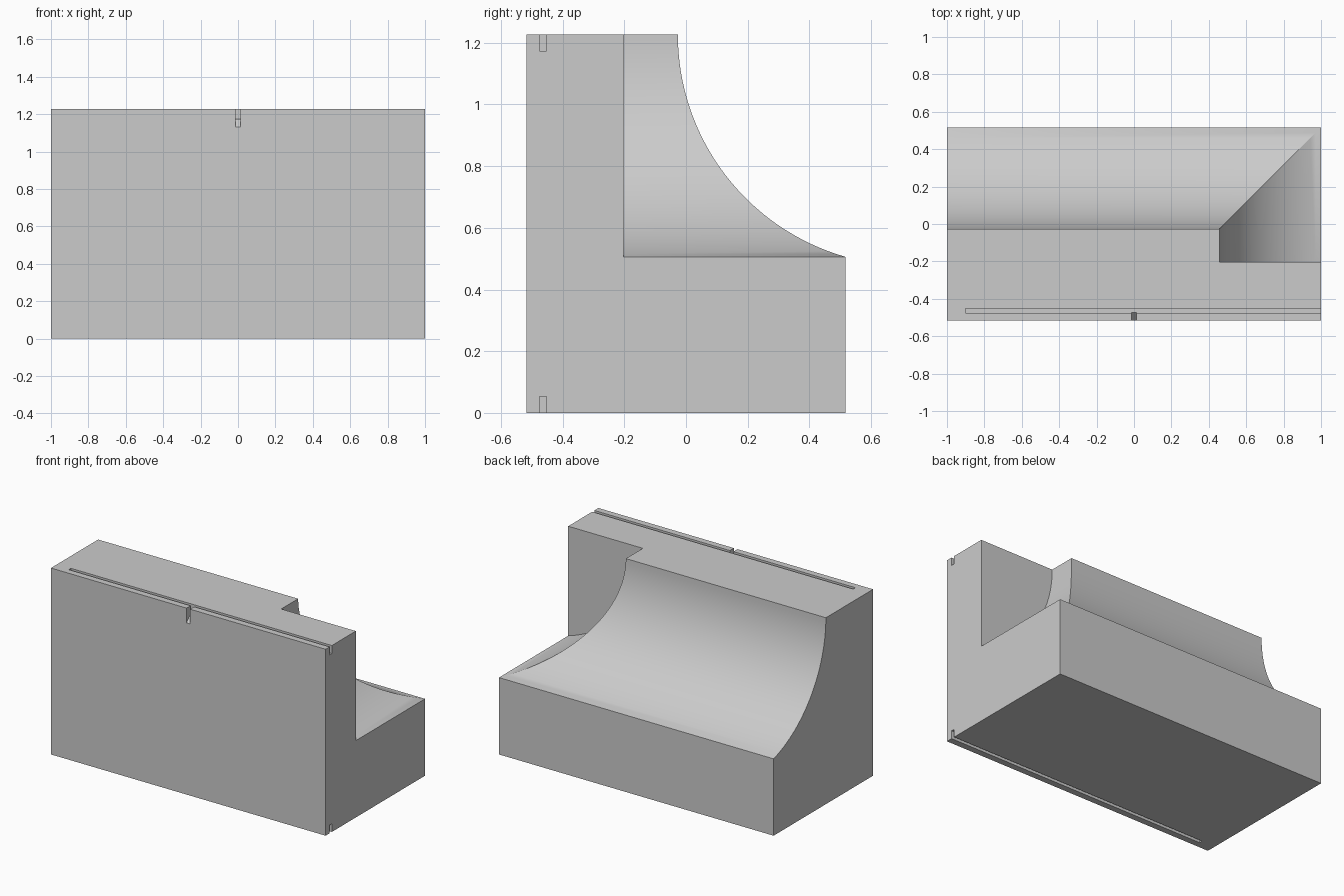
import bpy, bmesh, math
from mathutils import Vector

if "Cube" in bpy.data.objects:
    bpy.data.objects.remove(bpy.data.objects["Cube"])

H, D, R = 1.227, 0.517, 0.75       # block height, half depth, cove radius
LOW = 0.506                        # height of the cove's lower edge
SWEEP = math.asin((H - LOW) / R)

grey = bpy.data.materials.new("light grey")
grey.use_nodes = True
grey.diffuse_color = (0.6, 0.6, 0.6, 1)
grey.node_tree.nodes["Principled BSDF"].inputs["Base Color"].default_value = (0.6, 0.6, 0.6, 1)


def cove(outer, steps=32, extra=0):
    """Concave arc from the vertical top tangent down to the outer edge."""
    centre = outer + R * math.cos(SWEEP)
    return [(centre - R * math.cos(SWEEP * i / steps), H - R * math.sin(SWEEP * i / steps))
            for i in range(steps + 1 + extra)]


def prism(name, profile, place, start, end):
    """Extrude a 2D profile; place(a, b, t) maps it into space."""
    bm = bmesh.new()
    face = bm.faces.new([bm.verts.new(place(a, b, start)) for a, b in profile])
    shift = Vector(place(0, 0, end)) - Vector(place(0, 0, start))
    new = bmesh.ops.extrude_face_region(bm, geom=[face], use_keep_orig=True)["geom"]
    bmesh.ops.translate(bm, vec=shift, verts=[v for v in new if isinstance(v, bmesh.types.BMVert)])
    bmesh.ops.recalc_face_normals(bm, faces=bm.faces)
    mesh = bpy.data.meshes.new(name)
    bm.to_mesh(mesh)
    bm.free()
    mesh.materials.append(grey)
    obj = bpy.data.objects.new(name, mesh)
    bpy.context.collection.objects.link(obj)
    return obj


def along_x(a, b, t):
    return (t, a, b)


def along_y(a, b, t):
    return (a, t, b)


def cut(body, cutter):
    mod = body.modifiers.new("cut", "BOOLEAN")
    mod.operation, mod.solver, mod.object = "DIFFERENCE", "EXACT", cutter
    bpy.context.view_layer.objects.active = body
    bpy.ops.object.modifier_apply(modifier=mod.name)
    bpy.data.objects.remove(cutter)


# Main block with the long rear cove
block = prism("coved_block", [(-D, 0), (-D, H)] + cove(D) + [(D, 0)], along_x, -1, 1)

# Matching cove on the left end, meeting the rear one in a mitre
arc = cove(1, extra=1)
cut(block, prism("end_cove_cutter", arc + [(arc[-1][0], 1.5), (arc[0][0], 1.5)],
                 along_y, -0.203, 0.8))

# Narrow grooves in the top and bottom, open at the left end
for low, high in ((H - 0.053, 1.4), (-0.2, 0.053)):
    groove = [(-0.475, low), (-0.452, low), (-0.452, high), (-0.475, high)]
    cut(block, prism("groove_cutter", groove, along_x, -0.9, 1.1))

# Small sloping notch from the front into the top groove
notch = [(-0.56, 1.08), (-0.517, 1.13), (-0.47, 1.176), (-0.47, 1.4), (-0.56, 1.4)]
cut(block, prism("notch_cutter", notch, along_x, -0.013, 0.013))

# Smooth coves, sharp edges elsewhere
bpy.ops.object.select_all(action="DESELECT")
block.select_set(True)
bpy.context.view_layer.objects.active = block
bpy.ops.object.shade_smooth_by_angle(angle=math.radians(25))
